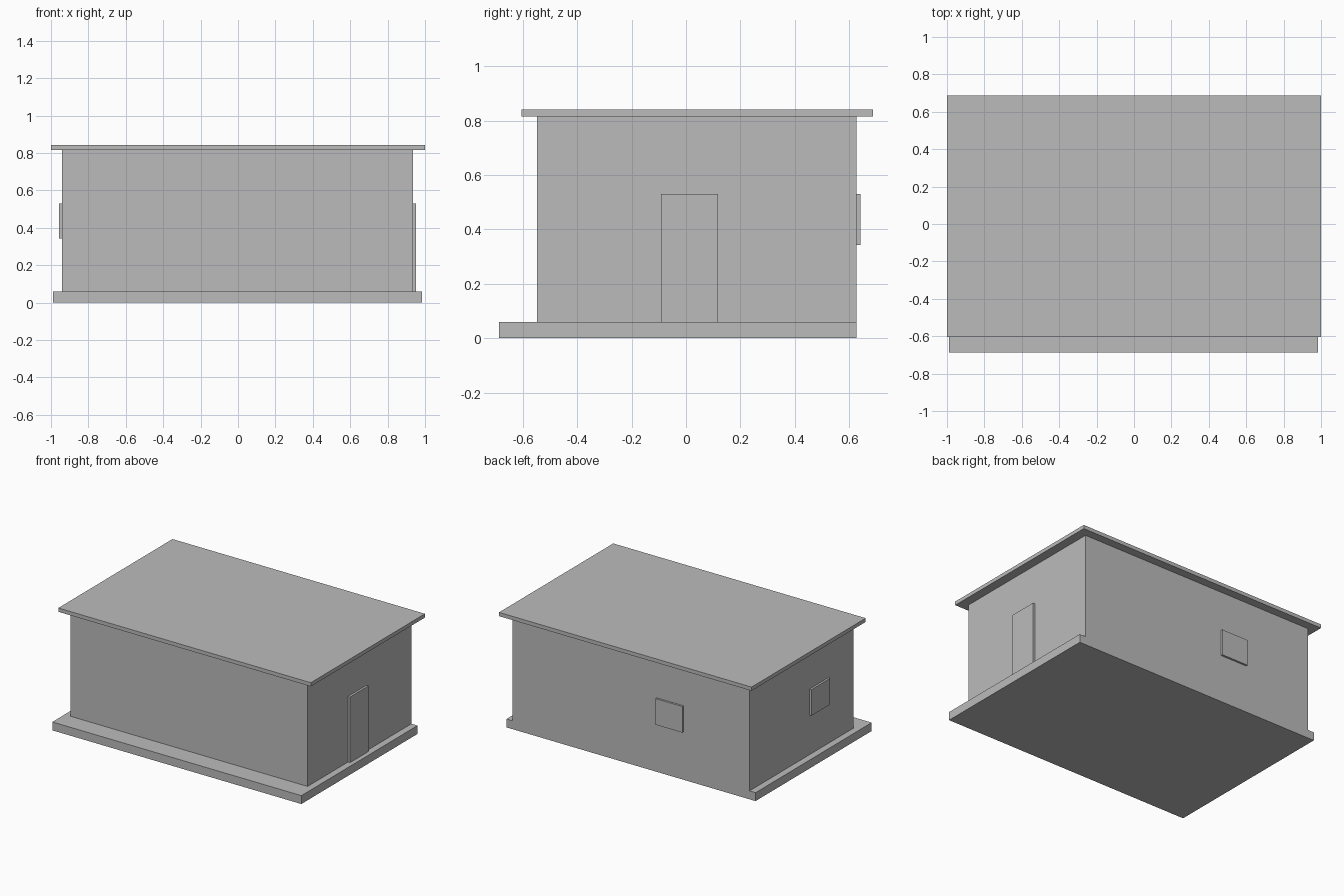
import bpy

if "Cube" in bpy.data.objects:
    bpy.data.objects.remove(bpy.data.objects["Cube"])

grey = bpy.data.materials.new("plain_grey")
grey.diffuse_color = (0.5, 0.5, 0.5, 1)
grey.use_nodes = True
grey.node_tree.nodes["Principled BSDF"].inputs["Base Color"].default_value = grey.diffuse_color


def box(name, x, y, z):
    """Axis-aligned box given as (low, high) pairs."""
    lo, hi = zip(x, y, z)
    bpy.ops.mesh.primitive_cube_add(size=1)
    ob = bpy.context.object
    ob.name = name
    for v in ob.data.vertices:
        v.co = [h if c > 0 else l for c, l, h in zip(v.co, lo, hi)]
    ob.data.materials.append(grey)
    return ob


# Ground slab, extended at the front as a porch and flush with the back wall
box("foundation_slab", (-0.99, 0.983), (-0.687, 0.627), (0, 0.06))

# Main body and overhanging flat roof
box("walls", (-0.942, 0.935), (-0.548, 0.627), (0.06, 0.815))
box("flat_roof", (-1, 1), (-0.605, 0.687), (0.815, 0.842))

# Door on the right wall
box("door", (0.935, 0.951), (-0.092, 0.118), (0.06, 0.53))

# Windows on the back and left walls
box("back_window", (-0.42, -0.207), (0.627, 0.641), (0.343, 0.53))
box("left_window", (-0.957, -0.942), (-0.265, -0.053), (0.343, 0.53))
